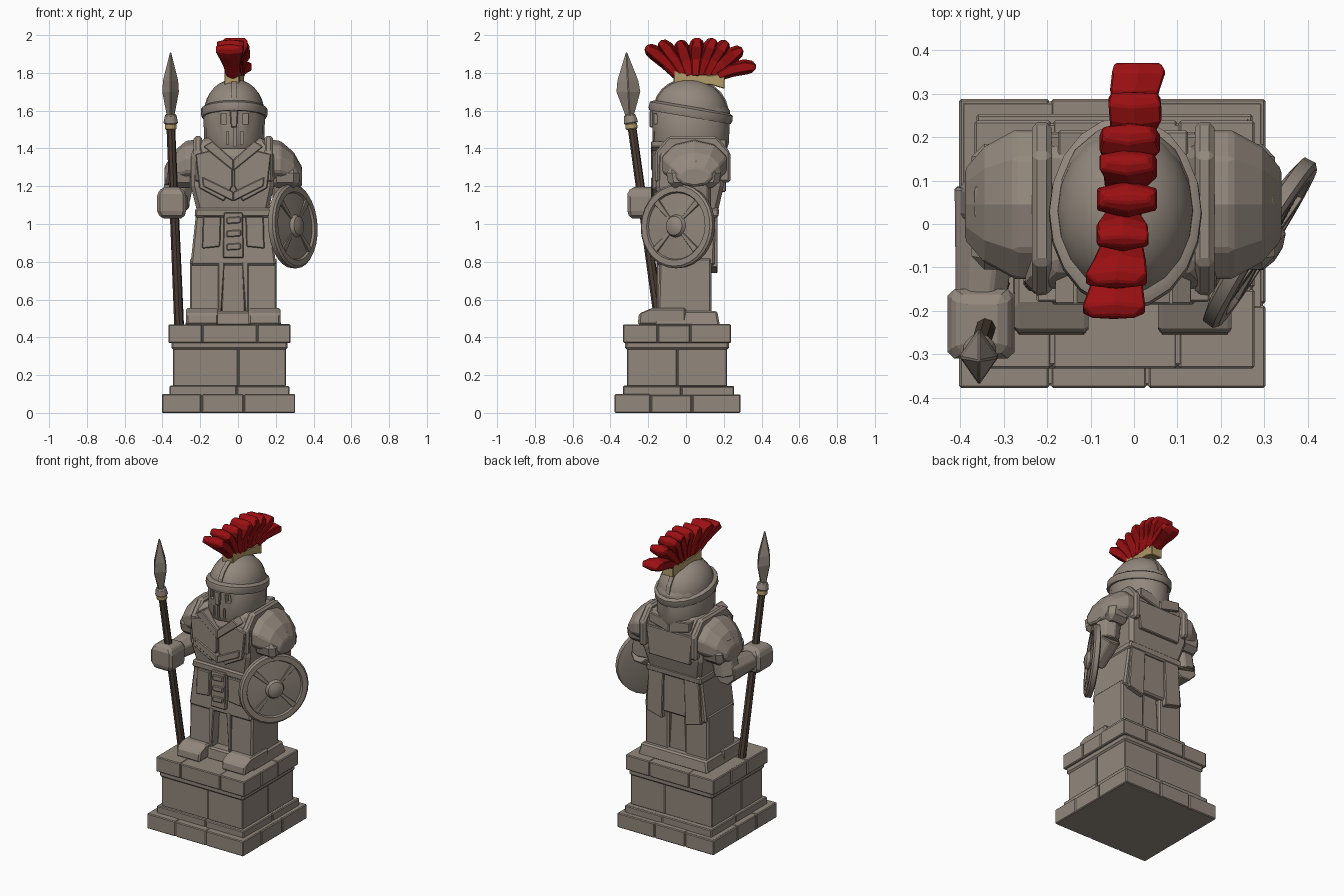
import bpy, bmesh, math, random
from mathutils import Vector, Matrix

random.seed(4)
if "Cube" in bpy.data.objects:
    bpy.data.objects.remove(bpy.data.objects["Cube"])


def material(name, rgb):
    m = bpy.data.materials.new(name)
    m.use_nodes = True
    m.diffuse_color = (*rgb, 1)
    m.node_tree.nodes["Principled BSDF"].inputs["Base Color"].default_value = (*rgb, 1)
    return m


STONE = material("warm grey stone", (0.29, 0.245, 0.205))
RED = material("crest red", (0.33, 0.005, 0.006))
WOOD = material("dark wood", (0.075, 0.052, 0.038))
GOLD = material("dull gold", (0.45, 0.33, 0.14))
CX = -0.025  # centre line of the figure


def finish(name, bm, mat, bevel=0.0, smooth=False):
    bmesh.ops.recalc_face_normals(bm, faces=bm.faces)
    me = bpy.data.meshes.new(name)
    bm.to_mesh(me)
    bm.free()
    me.materials.append(mat)
    ob = bpy.data.objects.new(name, me)
    bpy.context.collection.objects.link(ob)
    if bevel:
        mod = ob.modifiers.new("worn edges", "BEVEL")
        mod.width = bevel
        mod.segments = 1
    if smooth:
        bpy.ops.object.select_all(action="DESELECT")
        ob.select_set(True)
        bpy.context.view_layer.objects.active = ob
        bpy.ops.object.shade_smooth_by_angle(angle=math.radians(35))
    return ob


def bridge(bm, rings):
    rows = [[bm.verts.new(p) for p in r] for r in rings]
    n = len(rows[0])
    for a, b in zip(rows, rows[1:]):
        for i in range(n):
            bm.faces.new((a[i], a[(i + 1) % n], b[(i + 1) % n], b[i]))
    bm.faces.new(rows[0])
    bm.faces.new(rows[-1])


def loft(name, rings, mat=STONE, bevel=0.008, smooth=False):
    bm = bmesh.new()
    bridge(bm, rings)
    return finish(name, bm, mat, bevel, smooth)


def rect(z, x0, x1, y0, y1):
    return [(x0, y0, z), (x1, y0, z), (x1, y1, z), (x0, y1, z)]


def tower(name, *sections, bevel=0.01, mat=STONE):
    return loft(name, [rect(*s) for s in sections], mat, bevel)


def plate(name, pts, y0, y1, side=1, bevel=0.005):
    """Outline in x (from the centre line) and z, extruded in y."""
    return loft(name, [[(CX + side * x, y, z) for x, z in pts] for y in (y0, y1)], bevel=bevel)


def limb(name, p0, p1, r0, r1, sides=8, mat=STONE, bevel=0.006):
    p0, p1 = Vector(p0), Vector(p1)
    d = p1 - p0
    turn = d.to_track_quat("Z", "Y").to_matrix().to_4x4()
    bm = bmesh.new()
    bmesh.ops.create_cone(bm, cap_ends=True, segments=sides, radius1=r0, radius2=r1, depth=d.length,
                          matrix=Matrix.Translation((p0 + p1) / 2) @ turn @ Matrix.Rotation(math.pi / sides, 4, "Z"))
    return finish(name, bm, mat, bevel)


def lathe(name, profile, scale, matrix, mat=STONE, seg=20, smooth=True):
    """Rings of (radius, height), stretched and placed by a matrix."""
    rings = [[matrix @ Vector((r * scale[0] * math.cos(t), r * scale[1] * math.sin(t), h))
              for t in (2 * math.pi * i / seg for i in range(seg))] for r, h in profile]
    return loft(name, rings, mat, 0, smooth)


def course(name, z0, z1, x0, x1, y0, y1, cuts):
    """A row of stone blocks with thin joints round a solid core."""
    bm = bmesh.new()
    e = 0.008
    bridge(bm, [rect(z, x0 + e, x1 - e, y0 + e, y1 - e) for z in (z0, z1 - 0.004)])

    def split(a, b):
        inner = [a + (b - a) * (i + random.uniform(-0.2, 0.2)) / cuts for i in range(1, cuts)]
        return list(zip([a] + inner, inner + [b]))
    for a, b in split(x0, x1):
        for c, d in split(y0, y1):
            k = random.uniform(0, 0.005)
            box = (a + 0.002, b - 0.002, c + 0.002, d - 0.002)
            bridge(bm, [rect(z0, *box), rect(z1 - k, *box)])
    return finish(name, bm, STONE, 0.005)


# Pedestal
course("base_slab", 0, 0.10, -0.405, 0.305, -0.38, 0.29, 3)
course("base_step", 0.09, 0.145, -0.365, 0.275, -0.335, 0.255, 2)
course("pedestal_wall", 0.14, 0.345, -0.345, 0.255, -0.315, 0.22, 2)
tower("pedestal_band", (0.335, -0.353, 0.263, -0.323, 0.228), (0.385, -0.353, 0.263, -0.323, 0.228))
course("pedestal_cap", 0.37, 0.47, -0.37, 0.28, -0.335, 0.24, 3)
tower("statue_plinth", (0.46, -0.28, 0.23, -0.17, 0.18), (0.54, -0.265, 0.215, -0.16, 0.165))

# Legs and feet
for side, word in ((-1, "right"), (1, "left")):
    a, b = sorted((CX + side * 0.06, CX + side * 0.23))
    tower(word + "_leg", (0.50, a, b, -0.15, 0.135), (0.82, a, b, -0.14, 0.135))
    a, b = sorted((CX + side * 0.08, CX + side * 0.25))
    tower(word + "_foot", (0.465, a, b, -0.255, 0), (0.525, a, b, -0.25, 0), (0.555, a, b, -0.18, 0))
    plate(word + "_inner_robe", [(0.065, 0.5), (0.045, 0.8), (0.08, 0.8), (0.08, 0.5)], -0.155, -0.04, side)
plate("hanging_cloth", [(-0.065, 0.5), (0.065, 0.5), (0.05, 0.82), (-0.05, 0.82)], -0.09, 0.12)

# Tunic, belt and torso
tower("tunic", (0.78, -0.252, 0.202, -0.155, 0.15), (1.06, -0.222, 0.167, -0.145, 0.155))
tower("belt", (1.035, -0.23, 0.177, -0.158, 0.172), (1.085, -0.226, 0.172, -0.158, 0.176))
tower("torso", (1.05, -0.212, 0.158, -0.14, 0.165), (1.2, -0.25, 0.19, -0.16, 0.2),
      (1.38, -0.25, 0.19, -0.155, 0.2), (1.455, -0.19, 0.14, -0.10, 0.17), bevel=0.02)
plate("apron", [(-0.055, 0.82), (0.055, 0.82), (0.05, 1.06), (-0.05, 1.06)], -0.175, -0.14)
for i, z in enumerate((0.86, 0.93, 1.0)):
    plate("apron_buckle_%d" % (i + 1), [(-0.035, z), (0.04, z + 0.005), (0.04, z + 0.04), (-0.035, z + 0.035)],
          -0.185, -0.16)
for side, word in ((-1, "right"), (1, "left")):
    plate(word + "_front_flap", [(0.07, 0.88), (0.165, 0.87), (0.16, 1.04), (0.065, 1.04)], -0.17, -0.14, side)
    plate(word + "_back_flap", [(0.085, 0.74), (0.20, 0.77), (0.185, 1.05), (0.075, 1.05)], 0.13, 0.168, side)
    plate(word + "_chest_plate", [(0.005, 1.2), (0.05, 1.12), (0.18, 1.19), (0.2, 1.37), (0.12, 1.39), (0.005, 1.3)],
          -0.18, -0.14, side)
    plate(word + "_chest_strap", [(0.0, 1.17), (0.0, 1.12), (0.16, 1.2), (0.165, 1.25)], -0.186, -0.14, side)
    plate(word + "_collar", [(0, 1.28), (0, 1.34), (0.11, 1.44), (0.16, 1.41)], -0.186, -0.07, side)
    plate(word + "_back_collar", [(0, 1.35), (0, 1.43), (0.15, 1.45), (0.15, 1.39)], 0.12, 0.215, side)
    a, b = sorted((CX + side * 0.165, CX + side * 0.21))
    tower(word + "_shoulder_strap", (1.22, a, b, -0.165, 0.235), (1.38, a, b, -0.165, 0.235),
          (1.465, a, b, -0.09, 0.16), bevel=0.012)
plate("back_plate", [(-0.15, 1.17), (0.15, 1.17), (0.17, 1.36), (-0.17, 1.36)], 0.17, 0.212)

# Shoulder pads, each with a lower sleeve lip
PAD = [(0.17, 0.18, 0.13, 1.32), (0.25, 0.18, 0.125, 1.315), (0.32, 0.14, 0.095, 1.285), (0.365, 0.085, 0.05, 1.25)]
for side, word in ((-1, "right"), (1, "left")):
    rings = [[(CX + side * x, 0.045 + ry * math.cos(t), zc + rz * math.sin(t))
              for t in (math.pi * (i + 0.5) / 5 for i in range(10))] for x, ry, rz, zc in PAD]
    loft(word + "_shoulder_pad", rings, bevel=0.008)
    a, b = sorted((CX + side * 0.2, CX + side * 0.35))
    tower(word + "_sleeve", (1.19, a, b, -0.09, 0.17), (1.3, a, b, -0.11, 0.19), bevel=0.03)

# Arms and hands
limb("right_upper_arm", (-0.29, 0.05, 1.33), (-0.335, 0.05, 1.1), 0.085, 0.08)
limb("right_forearm", (-0.335, 0.08, 1.12), (-0.355, -0.2, 1.11), 0.085, 0.06)
tower("right_hand", (1.03, -0.41, -0.285, -0.30, -0.16), (1.07, -0.43, -0.275, -0.31, -0.15),
      (1.16, -0.43, -0.275, -0.31, -0.15), (1.195, -0.40, -0.30, -0.29, -0.17), bevel=0.015)
limb("left_upper_arm", (0.24, 0.05, 1.33), (0.265, 0.06, 1.08), 0.085, 0.075)
limb("left_forearm", (0.265, 0.09, 1.1), (0.25, -0.06, 0.99), 0.075, 0.06)

# Round shield facing forward and outward
place = Matrix.Translation((0.285, -0.04, 0.988)) @ \
    Vector((0.85, -0.53, 0.06)).to_track_quat("Z", "Y").to_matrix().to_4x4()
lathe("shield_disc", [(0.18, -0.02), (0.222, -0.01), (0.224, 0.018), (0.213, 0.028), (0.182, 0.028), (0.176, 0.016),
                      (0.06, 0.026), (0.05, 0.045), (0.02, 0.056)], (1, 1), place, seg=28)
for i in range(4):
    t = math.pi / 4 + i * math.pi / 2
    pts = [(0.05, -0.008), (0.18, -0.017), (0.18, 0.017), (0.05, 0.008)]
    spin = place @ Matrix.Rotation(t, 4, "Z")
    loft("shield_spoke_%d" % (i + 1), [[spin @ Vector((x, y, z)) for x, y in pts] for z in (0.01, 0.029)], bevel=0.002)

# Spear
foot, neck = Vector((-0.312, -0.14, 0.465)), Vector((-0.356, -0.287, 1.52))
limb("spear_shaft", foot, neck, 0.026, 0.023, mat=WOOD, bevel=0)
limb("spear_ring", neck + Vector((0, 0, -0.02)), neck + Vector((0, -0.004, 0.015)), 0.034, 0.034, mat=GOLD)
limb("spear_collar", neck + Vector((0, -0.004, 0.012)), neck + Vector((0, -0.012, 0.06)), 0.042, 0.032)
blade = [(1.56, -0.298, 0.02, 0.02), (1.70, -0.305, 0.046, 0.066), (1.76, -0.308, 0.042, 0.058),
         (1.91, -0.315, 0.005, 0.005)]
loft("spear_blade", [[(-0.357 + rx, y, z), (-0.357, y + ry, z), (-0.357 - rx, y, z), (-0.357, y - ry, z)]
                     for z, y, rx, ry in blade], bevel=0.005)

# Helmet: face guard with slits, tilted brim, dome and ridge
head = Matrix.Translation((-0.02, 0.025, 0))
guard = lathe("face_guard", [(0.93, 1.40), (0.98, 1.43), (1.0, 1.60), (0.9, 1.63)], (0.163, 0.207), head, seg=16)
slits = [(-0.075, 0.03, 1.53, 1.585), (0.04, 0.03, 1.53, 1.585), (-0.018, 0.014, 1.41, 1.51),
         (-0.055, 0.012, 1.42, 1.49), (0.02, 0.012, 1.42, 1.49)]
for x, w, z0, z1 in slits:
    cut = tower("slit_cutter", *[(z, x - w / 2, x + w / 2, -0.3, -0.135) for z in (z0, z1)], bevel=0)
    cut.hide_render = True
    mod = guard.modifiers.new("slit", "BOOLEAN")
    mod.operation, mod.object, mod.solver = "DIFFERENCE", cut, "EXACT"
    bpy.context.view_layer.objects.active = guard
    bpy.ops.object.modifier_apply(modifier=mod.name)
    bpy.data.objects.remove(cut)
tilt = Matrix.Translation((-0.02, 0.025, 1.59)) @ Matrix.Rotation(-0.17, 4, "X")
lathe("helmet_brim", [(0.92, -0.025), (1.04, -0.025), (1.07, -0.01), (1.06, 0.02), (0.95, 0.032)], (0.165, 0.21), tilt)
dome = [(math.cos(a), 0.01 + 0.165 * math.sin(a)) for a in (i * math.pi / 16 for i in range(8))] + [(0.03, 0.176)]
lathe("helmet_dome", dome, (0.158, 0.195), tilt)
arc = [tilt @ Vector((0, -0.2 * math.cos(a), 0.01 + 0.172 * math.sin(a))) for a in
       (i * math.pi / 12 for i in range(13))]
loft("dome_ridge", [[p + Vector((s * 0.014, 0, 0)) for s in (-1, 1)] +
                    [p + (tilt.translation - p) * 0.15 + Vector((s * 0.014, 0, 0)) for s in (1, -1)] for p in arc], bevel=0)
plate("nose_guard", [(-0.012, 1.51), (0.02, 1.51), (0.025, 1.6), (-0.018, 1.6)], -0.192, -0.16)

# Gold crest holder
holder = [(-0.065, 1.735, 1.815), (0.0, 1.74, 1.797), (0.07, 1.74, 1.79), (0.14, 1.735, 1.788), (0.205, 1.715, 1.80)]
loft("crest_holder", [[(-0.027 + 0.09 * y + s * 0.04, y, z) for s, z in ((-1, a), (1, a), (1, b), (-1, b))]
                      for y, a, b in holder], GOLD, 0.004)

# Fan of red plume feathers
tips = [(-0.215, 1.935), (-0.14, 1.965), (-0.04, 1.97), (0.06, 1.985), (0.15, 1.98), (0.22, 1.965), (0.30, 1.925),
        (0.37, 1.83)]
for i, (ty, tz) in enumerate(tips):
    root = Vector((0, -0.04 + 0.03 * i, 1.785))
    tip = Vector((0, ty, tz))
    bend = (root + tip) / 2 + Vector((0, 0, 0.035))
    rings = []
    for t, w, h in ((0, 0.036, 0.03), (0.35, 0.048, 0.04), (0.7, 0.064, 0.042), (0.9, 0.066, 0.032), (1, 0.05, 0.012)):
        p = root * (1 - t) ** 2 + bend * 2 * t * (1 - t) + tip * t * t
        d = ((bend - root) * (1 - t) + (tip - bend) * t).normalized()
        n = Vector((0, -d.z, d.y))
        w *= random.uniform(0.88, 1.1)
        x = Vector((-0.025 + 0.09 * p.y + random.uniform(-0.006, 0.006), 0, 0))
        rings.append([p + x + Vector((s * w, 0, 0)) + n * h * k
                      for s, k in ((-1, -0.6), (0, -1), (1, -0.6), (1, 0.6), (0, 1), (-1, 0.6))])
    loft("plume_feather_%d" % (i + 1), rings, RED, 0.004)
